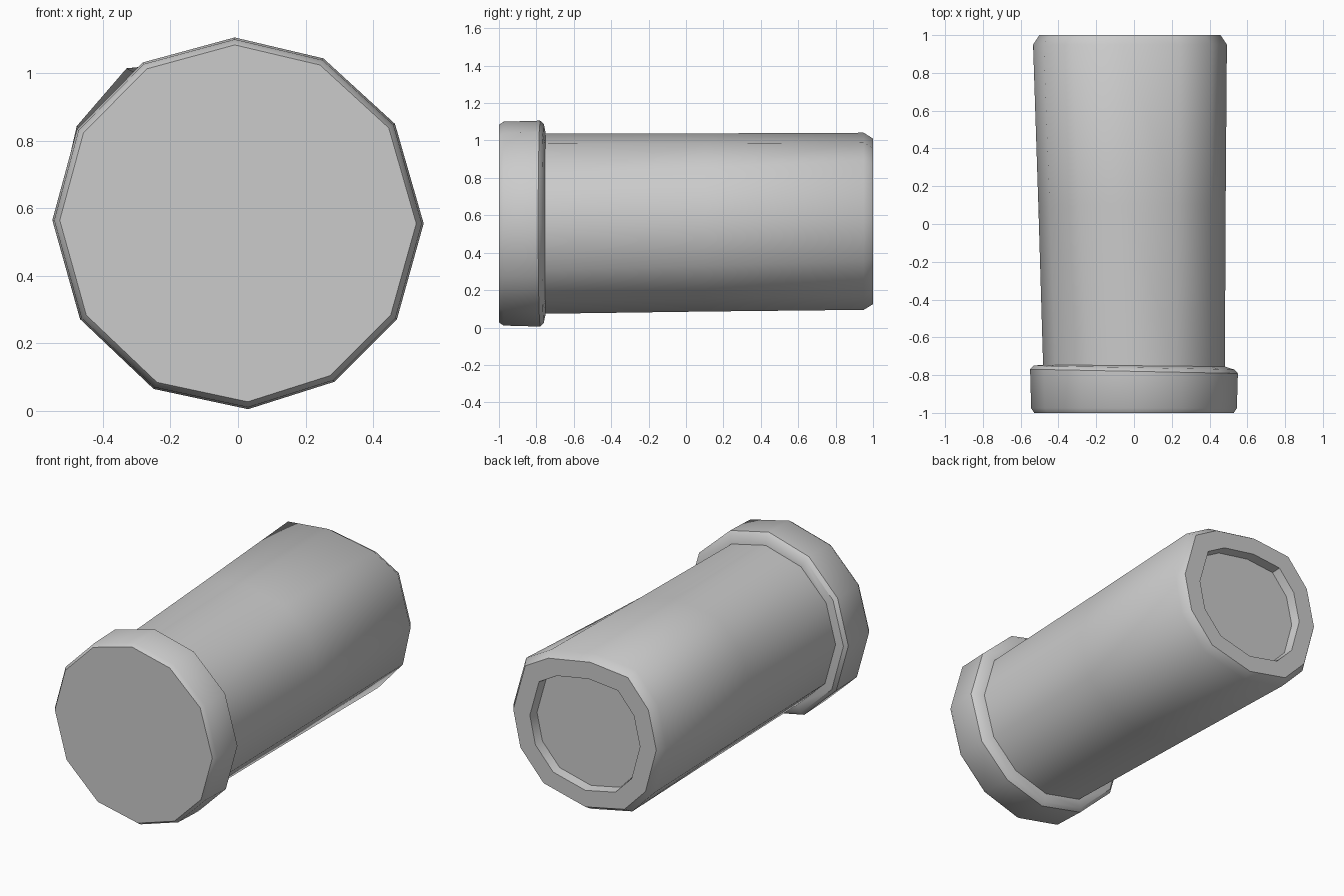
import bpy, bmesh
from math import radians

if "Cube" in bpy.data.objects:
    bpy.data.objects.remove(bpy.data.objects["Cube"])

# Slightly irregular 12-sided outlines (x, z about the axis)
COLLAR = [(.55, 0), (.465, .295), (.253, .489), (-.01, .551), (-.282, .477), (-.477, .279),
          (-.55, .01), (-.468, -.283), (-.25, -.49), (.03, -.55), (.285, -.469), (.471, -.283)]
MOUTH = [(.483, .027), (.403, .312), (.248, .40), (-.034, .45), (-.285, .425), (-.423, .265),
         (-.476, .036), (-.403, -.235), (-.262, -.38), (0, -.435), (.28, -.366), (.435, -.192)]

# Lathe-like profile: y, collar outline scale, mouth outline scale, blend, tilt
PROFILE = [
    (-1.0, .96, 0, 0, 0), (-.975, .99, 0, 0, 0),               # rounded front of collar
    (-.78, 1.0, 0, 0, .02), (-.76, .965, 0, 0, .02),           # back of collar
    (-.75, .875, 0, 0, .01),                                   # body start
    (.1, .87, 1.07, .5, 0), (.95, 0, 1.07, 1, 0),              # body
    (1.0, 0, 1.0, 1, 0), (1.0, 0, .77, 1, 0),                  # chamfered rim
    (.945, 0, .75, 1, 0),                                      # recessed floor
]


def build_loft(name, profile):
    bm = bmesh.new()
    rings = []
    for y, s0, s1, t, tilt in profile:
        ring = []
        for (ax, az), (bx, bz) in zip(COLLAR, MOUTH):
            x = ax * s0 * (1 - t) + (bx * s1 - .025) * t
            z = (az * s0 + .555) * (1 - t) + (bz * s1 + .56) * t
            ring.append(bm.verts.new((x, y - tilt * x, z)))
        rings.append(ring)
    for a, b in zip(rings, rings[1:]):
        for i in range(12):
            j = (i + 1) % 12
            bm.faces.new((a[i], a[j], b[j], b[i]))
    bm.faces.new(rings[0])
    bm.faces.new(rings[-1])
    bmesh.ops.recalc_face_normals(bm, faces=bm.faces)
    mesh = bpy.data.meshes.new(name)
    bm.to_mesh(mesh)
    bm.free()
    obj = bpy.data.objects.new(name, mesh)
    bpy.context.collection.objects.link(obj)
    return obj


barrel = build_loft("collared_tube", PROFILE)
bpy.context.view_layer.objects.active = barrel
barrel.select_set(True)
bpy.ops.object.shade_smooth_by_angle(angle=radians(38))
